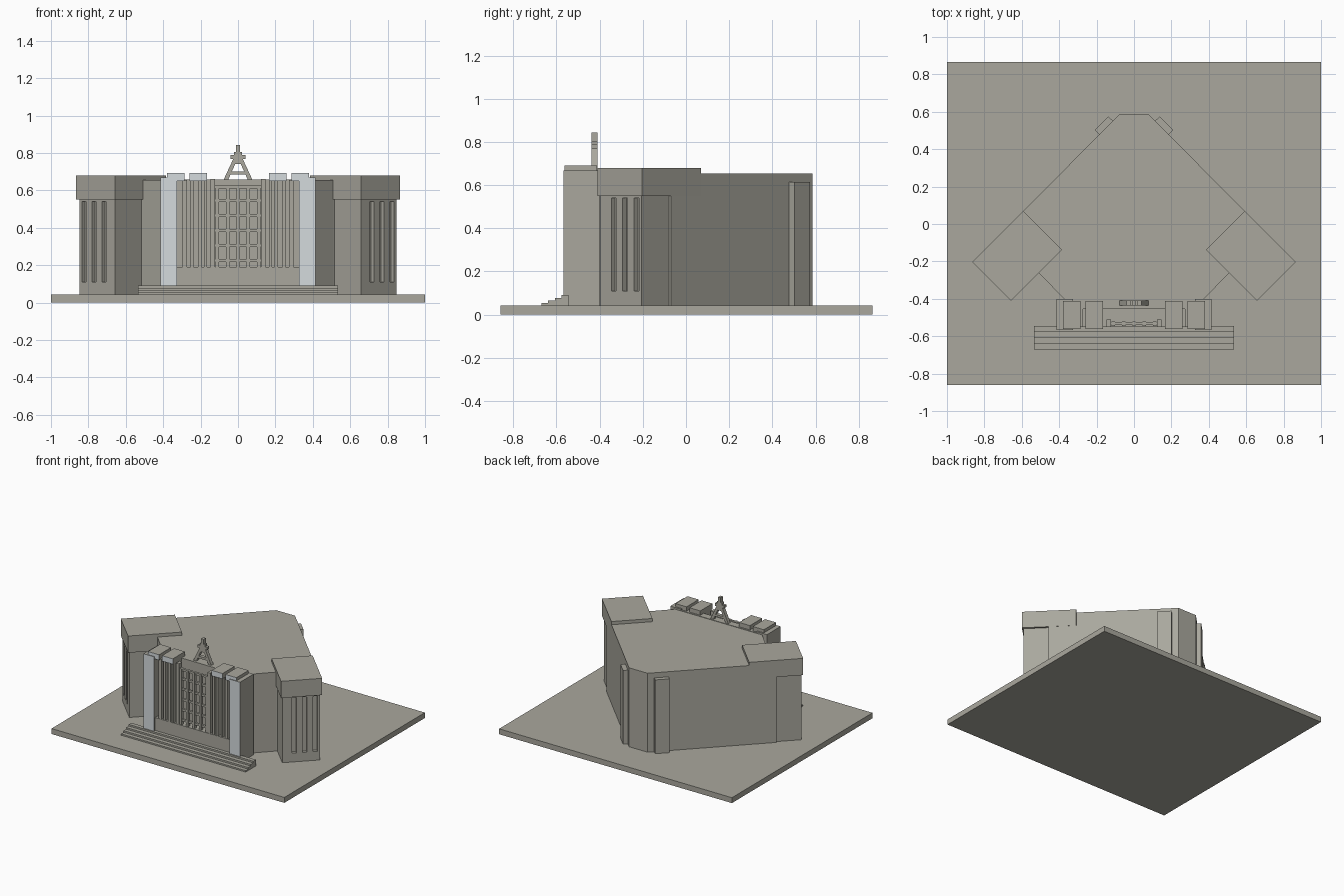
import bpy, bmesh, math

if "Cube" in bpy.data.objects:
    bpy.data.objects.remove(bpy.data.objects["Cube"])


def material(name, rgb):
    m = bpy.data.materials.new(name)
    m.diffuse_color = (*rgb, 1)
    m.use_nodes = True
    m.node_tree.nodes["Principled BSDF"].inputs["Base Color"].default_value = m.diffuse_color
    return m


STONE = material("warm grey stone", (0.40, 0.39, 0.34))
PALE = material("pale blue stone", (0.66, 0.71, 0.73))


def build(name, pieces, mirror=False, pale_front=False, axis="z"):
    """Extrude each (outline, low, high) piece along an axis into one object."""
    bm = bmesh.new()
    for pts, lo, hi in pieces:
        for s in ((1, -1) if mirror else (1,)):
            rings = []
            for h in (lo, hi):
                rings.append([bm.verts.new((s * a, b, h) if axis == "z" else (s * a, h, b))
                              for a, b in pts])
            n = len(pts)
            bm.faces.new(rings[0])
            bm.faces.new(rings[1])
            for i in range(n):
                j = (i + 1) % n
                bm.faces.new((rings[0][i], rings[0][j], rings[1][j], rings[1][i]))
    bmesh.ops.recalc_face_normals(bm, faces=bm.faces)
    bm.normal_update()
    me = bpy.data.meshes.new(name)
    me.materials.append(STONE)
    if pale_front:
        me.materials.append(PALE)
        for f in bm.faces:
            f.material_index = 1 if f.normal.y < -0.9 else 0
    bm.to_mesh(me)
    bm.free()
    ob = bpy.data.objects.new(name, me)
    bpy.context.collection.objects.link(ob)
    return ob


def box(x0, x1, y0, y1, z0, z1):
    return ([(x0, y0), (x1, y0), (x1, y1), (x0, y1)], z0, z1)


def diagonal(u0, u1, d0, d1, z0, z1):
    """Box in the frame of the tower's outer front face (u along, d inward)."""
    r = math.sqrt(0.5)
    pts = [(0.657 + (u - d) * r, -0.395 + (u + d) * r)
           for u, d in ((u0, d0), (u1, d0), (u1, d1), (u0, d1))]
    return (pts, z0, z1)


# Ground slab
build("ground_slab", [box(-1, 1, -0.86, 0.865, 0, 0.042)])

# Main hall: wedge-shaped plan
half = [(0.08, 0.585), (0.73, -0.07), (0.51, -0.26), (0.37, -0.405)]
build("main_hall", [(half + [(-x, y) for x, y in reversed(half)], 0.04, 0.655)])

# Corner towers: recessed core, sill, header and fins between three slits
L, D = 0.268, 0.025
pieces = [diagonal(0, L, D, 0.32, 0.04, 0.56),
          diagonal(0, L, 0, D, 0.04, 0.11),
          diagonal(0, L, 0, D, 0.54, 0.56)]
edges = [0]
for c in (0.085, 0.16, 0.235):
    edges += [c - 0.016, c + 0.016]
edges.append(L)
for i in range(0, len(edges), 2):
    pieces.append(diagonal(edges[i], edges[i + 1], 0, D, 0.11, 0.54))
build("tower_shafts", pieces, mirror=True)
build("tower_caps", [([(0.592, 0.07), (0.865, -0.203), (0.657, -0.41), (0.385, -0.138)],
                      0.55, 0.68)], mirror=True)

# Rear buttresses on the diagonal walls
build("rear_buttresses", [([(0.105, 0.545), (0.138, 0.575), (0.21, 0.503), (0.18, 0.472)],
                           0.04, 0.615)], mirror=True)

# Entrance steps
build("entrance_steps", [box(-0.535, 0.535, -0.67 + 0.031 * i, -0.545,
                             0.04, 0.053 + 0.0125 * i) for i in range(4)])

# Portico: podium, rear wall, pylons and roof blocks
build("portico_podium", [box(-0.33, 0.33, -0.552, -0.40, 0.04, 0.19)])
build("portico_back_wall", [box(-0.33, 0.33, -0.455, -0.40, 0.19, 0.658)])
build("pylons", [box(0.325, 0.415, -0.568, -0.40, 0.04, 0.668)],
      mirror=True, pale_front=True)
build("roof_blocks", [box(0.167, 0.26, -0.562, -0.413, 0.65, 0.692),
                      box(0.285, 0.38, -0.562, -0.413, 0.65, 0.692)],
      mirror=True, pale_front=True)

# Portico columns
build("columns", [box(c - w, c + w, -0.55, y1, 0.19, z)
                  for c, w, y1, z in ((0.135, 0.012, -0.51, 0.66),
                                      (0.175, 0.008, -0.45, 0.655),
                                      (0.205, 0.010, -0.45, 0.655),
                                      (0.245, 0.008, -0.45, 0.655),
                                      (0.285, 0.012, -0.45, 0.655))], mirror=True)

# Central window lattice
bars = [box(x - 0.009, x + 0.009, -0.546, -0.522, 0.19, 0.625)
        for x in (-0.11, -0.055, 0, 0.055, 0.11)]
bars += [box(-0.125, 0.125, -0.541, -0.525, z - 0.008, z + 0.008)
         for z in (0.225, 0.305, 0.385, 0.465, 0.545, 0.617)]
build("window_lattice", bars)

# Roof spire: splayed legs, crossbars and mast
Y0, Y1 = -0.437, -0.41
leg = [(0.055, 0.65), (0.08, 0.65), (0.022, 0.775), (0.0, 0.775)]
build("spire_legs", [(leg, Y0, Y1)], mirror=True, axis="y")
build("spire_mast", [box(-0.045, 0.045, Y0, Y1, 0.685, 0.702),
                     box(-0.04, 0.04, Y0, Y1, 0.768, 0.788),
                     box(-0.022, 0.022, Y0, Y1, 0.74, 0.805),
                     box(-0.011, 0.011, Y0, Y1, 0.80, 0.843)])
